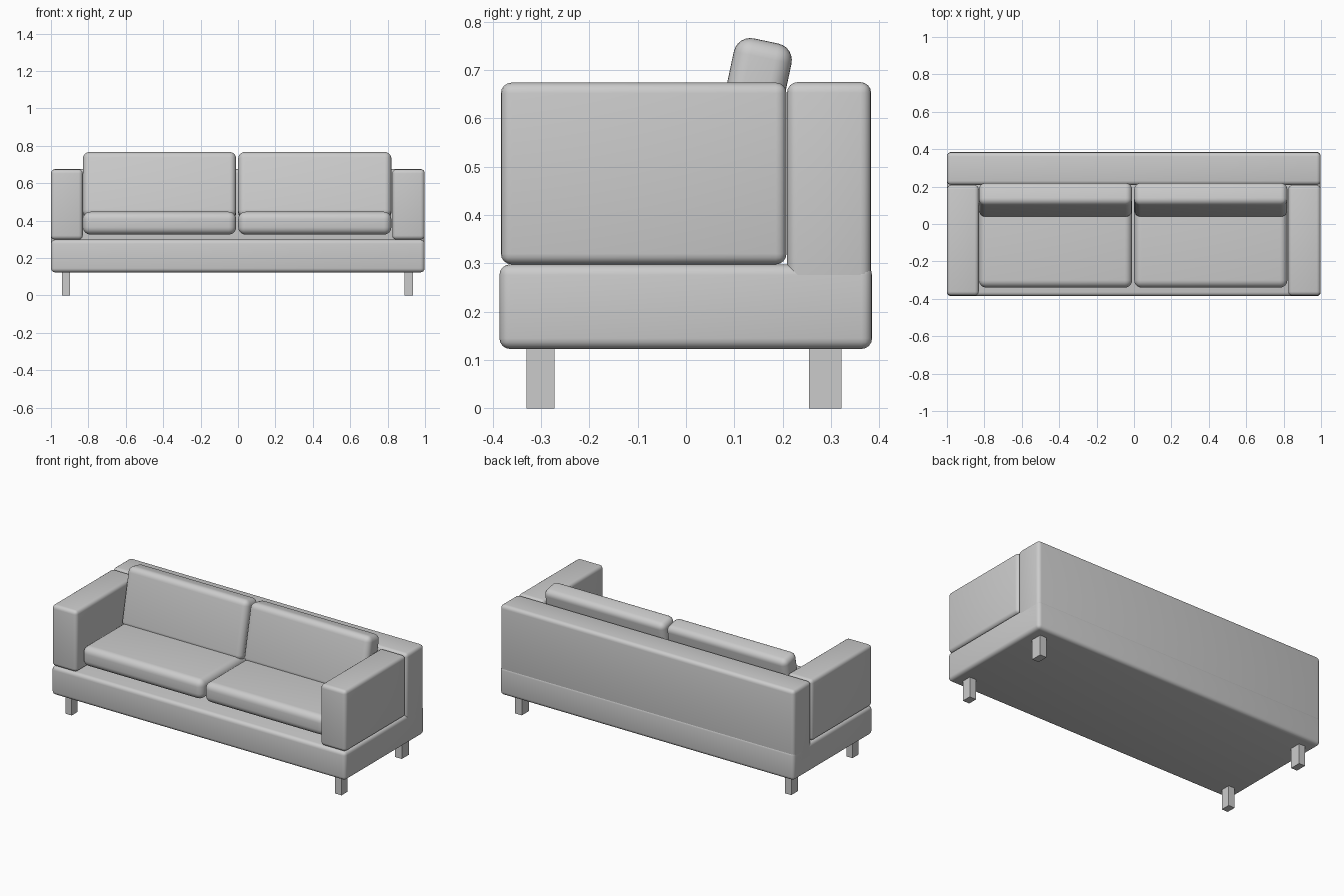
import bpy
import math
from mathutils import Vector

cube = bpy.data.objects.get("Cube")
if cube:
    bpy.data.objects.remove(cube, do_unlink=True)

GREY = (0.6, 0.6, 0.6, 1.0)
fabric = bpy.data.materials.new("light_grey")
fabric.use_nodes = True
fabric.diffuse_color = GREY
fabric.node_tree.nodes["Principled BSDF"].inputs["Base Color"].default_value = GREY


def block(name, low, high, radius=0.0, segments=4, tilt=0.0):
    """Box between two corners, with rounded edges and a tilt about x."""
    low, high = Vector(low), Vector(high)
    bpy.ops.mesh.primitive_cube_add(size=1, location=(low + high) / 2)
    obj = bpy.context.object
    obj.name = name
    obj.scale = high - low
    bpy.ops.object.transform_apply(location=False, rotation=False, scale=True)
    obj.data.materials.append(fabric)
    if radius:
        bevel = obj.modifiers.new("rounding", "BEVEL")
        bevel.width = radius
        bevel.segments = segments
        bpy.ops.object.modifier_apply(modifier=bevel.name)
        bpy.ops.object.shade_smooth_by_angle(angle=math.radians(40))
    obj.rotation_euler.x = tilt
    return obj


# Frame
block("base", (-1, -0.386, 0.123), (0.998, 0.385, 0.298), 0.022)
block("backrest", (-1, 0.209, 0.2), (0.998, 0.383, 0.675), 0.022)
block("right_arm", (-1, -0.383, 0.298), (-0.83, 0.208, 0.674), 0.022)
block("left_arm", (0.825, -0.383, 0.298), (0.998, 0.208, 0.674), 0.022)

# Cushions
for side, x0, x1 in (("right", -0.829, -0.01), ("left", 0.001, 0.82)):
    block(side + "_seat_cushion", (x0, -0.34, 0.325), (x1, 0.2, 0.447), 0.04, 6)
    block(side + "_back_cushion", (x0, 0.068, 0.409), (x1, 0.19, 0.764), 0.035, 6,
          tilt=math.radians(-12))

# Legs
for side, x0, x1 in (("right", -0.941, -0.899), ("left", 0.89, 0.935)):
    for end, y0, y1 in (("front", -0.33, -0.272), ("back", 0.255, 0.322)):
        block(f"{end}_{side}_leg", (x0, y0, 0), (x1, y1, 0.13))
